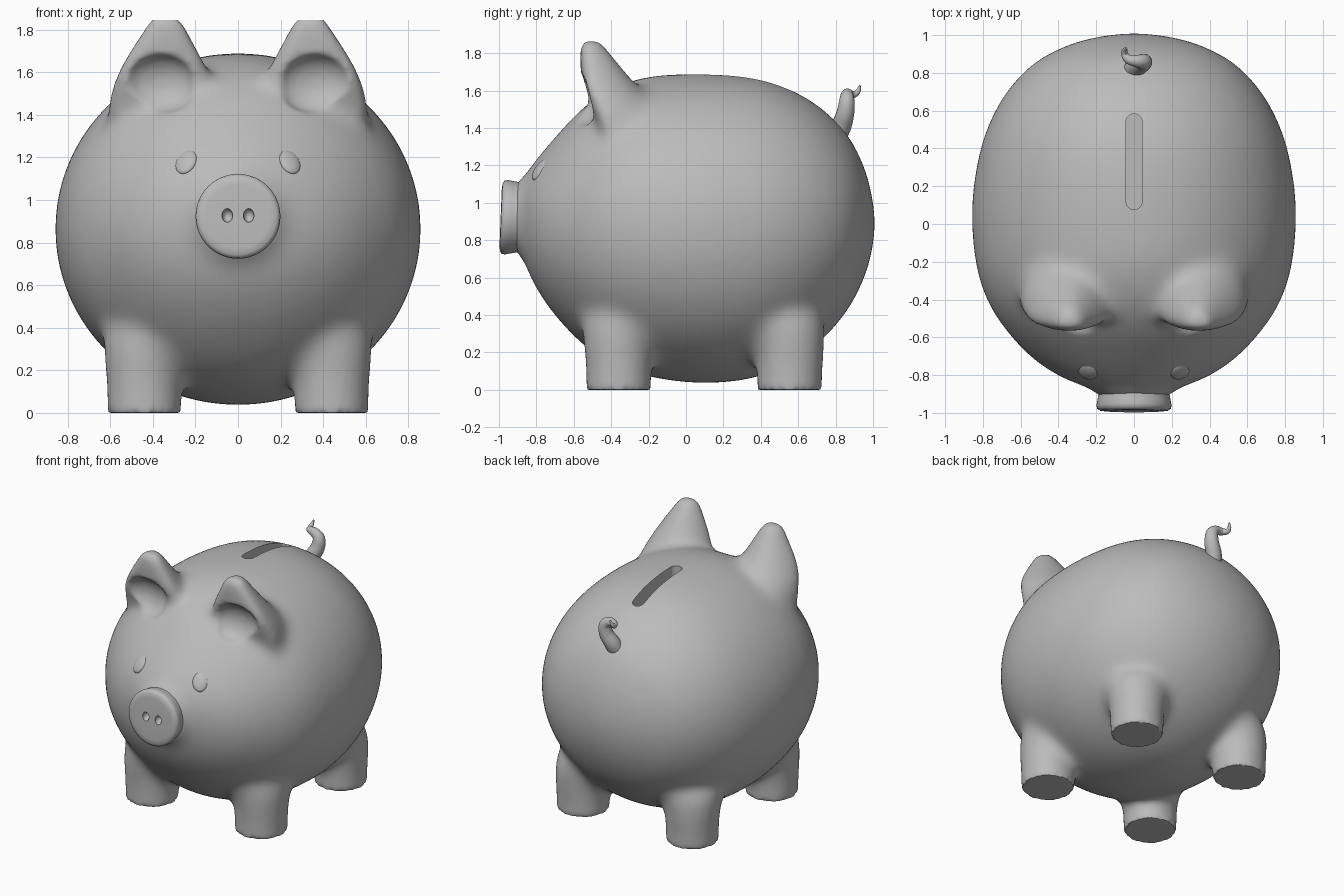
import bpy, bmesh
from math import sin, cos, pi
from mathutils import Vector

if "Cube" in bpy.data.objects:
    bpy.data.objects.remove(bpy.data.objects["Cube"])

clay = bpy.data.materials.new("grey clay")
clay.use_nodes = True
clay.diffuse_color = (0.5, 0.5, 0.5, 1)
clay.node_tree.nodes["Principled BSDF"].inputs["Base Color"].default_value = clay.diffuse_color


def loft(bm, rings):
    """Skin a list of closed rings and cap both ends."""
    rows = [[bm.verts.new(p) for p in ring] for ring in rings]
    n = len(rows[0])
    faces = [bm.faces.new((a[i], a[(i + 1) % n], b[(i + 1) % n], b[i]))
             for a, b in zip(rows, rows[1:]) for i in range(n)]
    faces += [bm.faces.new(rows[0][::-1]), bm.faces.new(rows[-1])]
    bmesh.ops.recalc_face_normals(bm, faces=faces)


def spline(points, steps):
    """Catmull-Rom through tuples of any length."""
    pts = [Vector(p) for p in points]
    pts = [pts[0]] + pts + [pts[-1]]
    out = []
    for a, b, c, d in zip(pts, pts[1:], pts[2:], pts[3:]):
        for s in range(steps):
            t = s / steps
            out.append(b + (c - a) * t / 2 + (a * 2 - b * 5 + c * 4 - d) * t**2 / 2
                       + (b * 3 - a - c * 3 + d) * t**3 / 2)
    return out + [pts[-2]]


def make(name, bm):
    mesh = bpy.data.meshes.new(name)
    bm.to_mesh(mesh)
    bm.free()
    mesh.materials.append(clay)
    ob = bpy.data.objects.new(name, mesh)
    bpy.context.collection.objects.link(ob)
    return ob


def activate(ob):
    bpy.ops.object.select_all(action='DESELECT')
    ob.select_set(True)
    bpy.context.view_layer.objects.active = ob


def apply(ob, kind, **settings):
    activate(ob)
    mod = ob.modifiers.new(kind.lower(), kind)
    for key, value in settings.items():
        setattr(mod, key, value)
    bpy.ops.object.modifier_apply(modifier=mod.name)


def soften(ob, iterations):
    """Fuse overlapping shells and blend their joints."""
    apply(ob, 'REMESH', mode='VOXEL', voxel_size=0.016)
    apply(ob, 'SMOOTH', factor=0.5, iterations=iterations)


def cut(ob, bm):
    cutter = make("cutter", bm)
    cutter.hide_render = True
    apply(ob, 'BOOLEAN', object=cutter, operation='DIFFERENCE', solver='EXACT')
    bpy.data.objects.remove(cutter)


def finish(ob, angle=40):
    activate(ob)
    bpy.ops.object.shade_smooth_by_angle(angle=angle * pi / 180)


def circle(n):
    return [2 * pi * i / n for i in range(n)]


def ball(bm, centre, size):
    vs = bmesh.ops.create_uvsphere(bm, u_segments=32, v_segments=16, radius=1)["verts"]
    bmesh.ops.scale(bm, vec=size, verts=vs)
    bmesh.ops.translate(bm, vec=centre, verts=vs)


# Body: elliptical sections along y (y, top, bottom, half width)
sections = [(-0.93, 1.10, 0.74, 0.18), (-0.88, 1.13, 0.71, 0.22), (-0.81, 1.22, 0.56, 0.39),
            (-0.71, 1.34, 0.41, 0.54), (-0.56, 1.5, 0.25, 0.68), (-0.4, 1.61, 0.14, 0.78),
            (-0.2, 1.675, 0.07, 0.84), (0.08, 1.69, 0.035, 0.86), (0.35, 1.67, 0.06, 0.825),
            (0.55, 1.61, 0.14, 0.76), (0.72, 1.51, 0.26, 0.66), (0.86, 1.37, 0.42, 0.52),
            (0.95, 1.2, 0.59, 0.345), (0.995, 1.04, 0.74, 0.175), (1.012, 0.91, 0.87, 0.02)]
bm = bmesh.new()
loft(bm, [[(w * cos(a), y, (top + low) / 2 + (top - low) / 2 * sin(a)) for a in circle(64)]
          for y, top, low, w in spline(sections, 5)])

# Legs (z, radius, lean) flare and lean into the belly
# Ears (z, x, half width, front, depth) are solid cones with a flattish front
leg = [(-0.2, 0.178, 1), (0.05, 0.178, 1), (0.2, 0.185, 1), (0.3, 0.205, 0.97),
       (0.4, 0.22, 0.91), (0.55, 0.17, 0.75)]
ear = [(1.3, 0.36, 0.25, -0.4, 0.4), (1.48, 0.36, 0.25, -0.47, 0.36),
       (1.62, 0.35, 0.21, -0.53, 0.28), (1.74, 0.345, 0.145, -0.55, 0.2),
       (1.82, 0.34, 0.1, -0.56, 0.15), (1.88, 0.34, 0.06, -0.56, 0.11)]
for side in (-1, 1):
    for y in (-0.36, 0.555):
        loft(bm, [[(side * 0.44 * lean + r * cos(a), y * lean + r * sin(a), z) for a in circle(40)]
                  for z, r, lean in spline(leg, 4)])
    loft(bm, [[(side * x + w * cos(a), front + sin(a) * depth * (1 if sin(a) > 0 else 0.08), z)
               for a in circle(40)] for z, x, w, front, depth in spline(ear, 4)])
body = make("body", bm)
soften(body, 90)

# Hollows under the ear fronts
bm = bmesh.new()
for side in (-1, 1):
    ball(bm, (side * 0.365, -0.57, 1.545), (0.18, 0.11, 0.14))
cut(body, bm)

# Flat foot soles
bm = bmesh.new()
bmesh.ops.create_cube(bm, size=1)
bmesh.ops.scale(bm, vec=(3, 3, 1), verts=bm.verts)
bmesh.ops.translate(bm, vec=(0, 0, -0.5), verts=bm.verts)
cut(body, bm)
soften(body, 5)

# Coin slot with rounded ends
bm = bmesh.new()
loft(bm, [[(0.043 * cos(a), 0.33 + (0.21 if sin(a) > 0 else -0.21) + 0.043 * sin(a), z)
           for a in circle(32)] for z in (1.52, 1.9)])
cut(body, bm)
finish(body)

# Snout: rounded disc with a slightly tilted face
rim = [(-0.82, 0.2), (-0.87, 0.189), (-0.9, 0.188), (-0.93, 0.193), (-0.96, 0.199),
       (-0.978, 0.195), (-0.988, 0.18), (-0.991, 0.15), (-0.99, 0.02)]
bm = bmesh.new()
loft(bm, [[(r * cos(a), y + 0.04 * r * sin(a), 0.923 + r * sin(a)) for a in circle(64)]
          for y, r in rim])
snout = make("snout", bm)
bm = bmesh.new()
for side in (-1, 1):
    ball(bm, (side * 0.05, -0.99, 0.927), (0.025, 0.035, 0.032))
cut(snout, bm)
finish(snout, 50)

# Eyes: shallow ovals lying on the face
for name, side in (("right_eye", -1), ("left_eye", 1)):
    bm = bmesh.new()
    ball(bm, (0, 0, 0), (0.053, 0.068, 0.022))
    eye = make(name, bm)
    eye.location = (side * 0.243, -0.778, 1.178)
    eye.rotation_euler = Vector((side * 0.36, -0.72, 0.58)).to_track_quat('Z', 'Y').to_euler()
    finish(eye)

# Curly tail: tapering tube (x, y, z, radius)
path = spline([(-0.01, 0.79, 1.34, 0.06), (0.01, 0.83, 1.41, 0.054), (0.045, 0.852, 1.48, 0.048),
               (0.05, 0.86, 1.545, 0.041), (0.015, 0.862, 1.578, 0.033),
               (-0.03, 0.872, 1.582, 0.024), (-0.05, 0.9, 1.58, 0.018),
               (-0.048, 0.922, 1.6, 0.013), (-0.04, 0.93, 1.63, 0.004)], 5)
rings = []
u = Vector((1, 0, 0))
for i, p in enumerate(path):
    t = (path[min(i + 1, len(path) - 1)] - path[max(i - 1, 0)]).to_3d().normalized()
    u = (u - t * u.dot(t)).normalized()
    v = t.cross(u)
    rings.append([p.to_3d() + p[3] * (u * cos(a) + v * sin(a)) for a in circle(20)])
bm = bmesh.new()
loft(bm, rings)
finish(make("tail", bm), 60)
